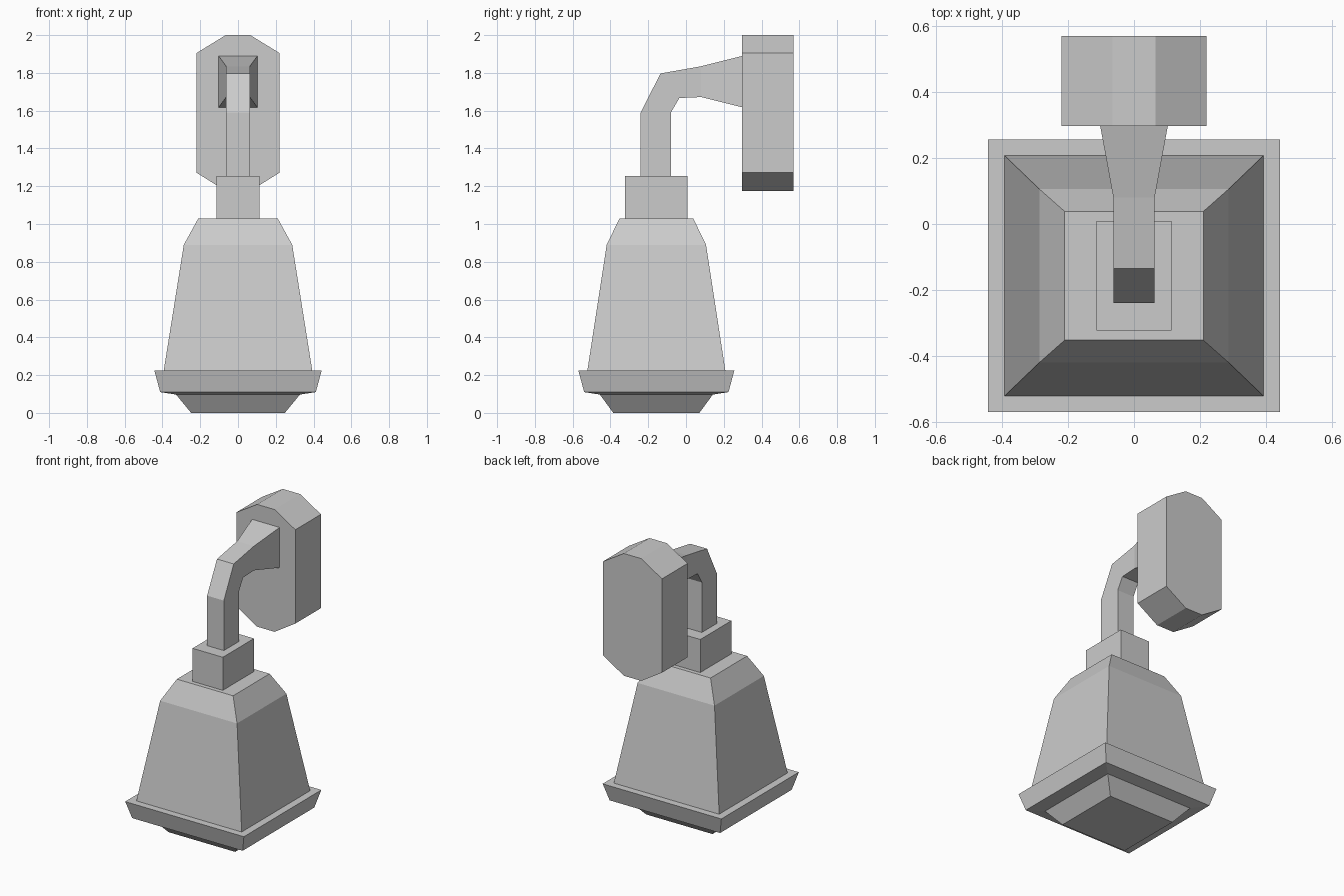
import bpy, bmesh

if "Cube" in bpy.data.objects:
    bpy.data.objects.remove(bpy.data.objects["Cube"])

CY = -0.157  # y centre of the hanging lamp


def make(name, rings):
    """Bridge equal-length point rings into a closed, flat-shaded solid."""
    bm = bmesh.new()
    loops = [[bm.verts.new(p) for p in ring] for ring in rings]
    n = len(loops[0])
    for a, b in zip(loops, loops[1:]):
        for i in range(n):
            j = (i + 1) % n
            bm.faces.new((a[i], a[j], b[j], b[i]))
    bm.faces.new(loops[0][::-1])
    bm.faces.new(loops[-1])
    bmesh.ops.recalc_face_normals(bm, faces=bm.faces)
    mesh = bpy.data.meshes.new(name)
    bm.to_mesh(mesh)
    bm.free()
    bpy.context.collection.objects.link(bpy.data.objects.new(name, mesh))


def rect(hx, hy, z):
    return [(-hx, CY - hy, z), (hx, CY - hy, z), (hx, CY + hy, z), (-hx, CY + hy, z)]


def section(hx, outer, inner):
    """Arm cross-section between an outer and an inner (y, z) point."""
    return [(-hx, *outer), (hx, *outer), (hx, *inner), (-hx, *inner)]


# Lamp: stacked rectangular sections (half x, half y, z)
stacks = {
    "lens": [(0.248, 0.228, 0.0), (0.328, 0.299, 0.097)],
    "rim": [(0.328, 0.299, 0.097), (0.412, 0.382, 0.11), (0.443, 0.413, 0.225)],
    "shade": [(0.393, 0.365, 0.225), (0.287, 0.263, 0.89), (0.21, 0.195, 1.03)],
    "collar": [(0.113, 0.166, 1.03), (0.113, 0.166, 1.253)],
}
for name, sections in stacks.items():
    make(name, [rect(*s) for s in sections])

# Bent arm flaring toward the wall plate
make("arm", [
    section(0.0625, (-0.24, 1.25), (-0.08, 1.25)),
    section(0.0625, (-0.24, 1.59), (-0.08, 1.59)),
    section(0.0625, (-0.135, 1.797), (-0.035, 1.667)),
    section(0.0625, (0.08, 1.835), (0.08, 1.672)),
    section(0.103, (0.30, 1.89), (0.30, 1.617)),
])

# Wall plate: elongated octagon, mirrored across x
half = [(0.065, 1.175), (0.22, 1.272), (0.22, 1.905), (0.065, 2.0)]
outline = half + [(-x, z) for x, z in reversed(half)]
make("wall_plate", [[(x, y, z) for x, z in outline] for y in (0.297, 0.57)])
